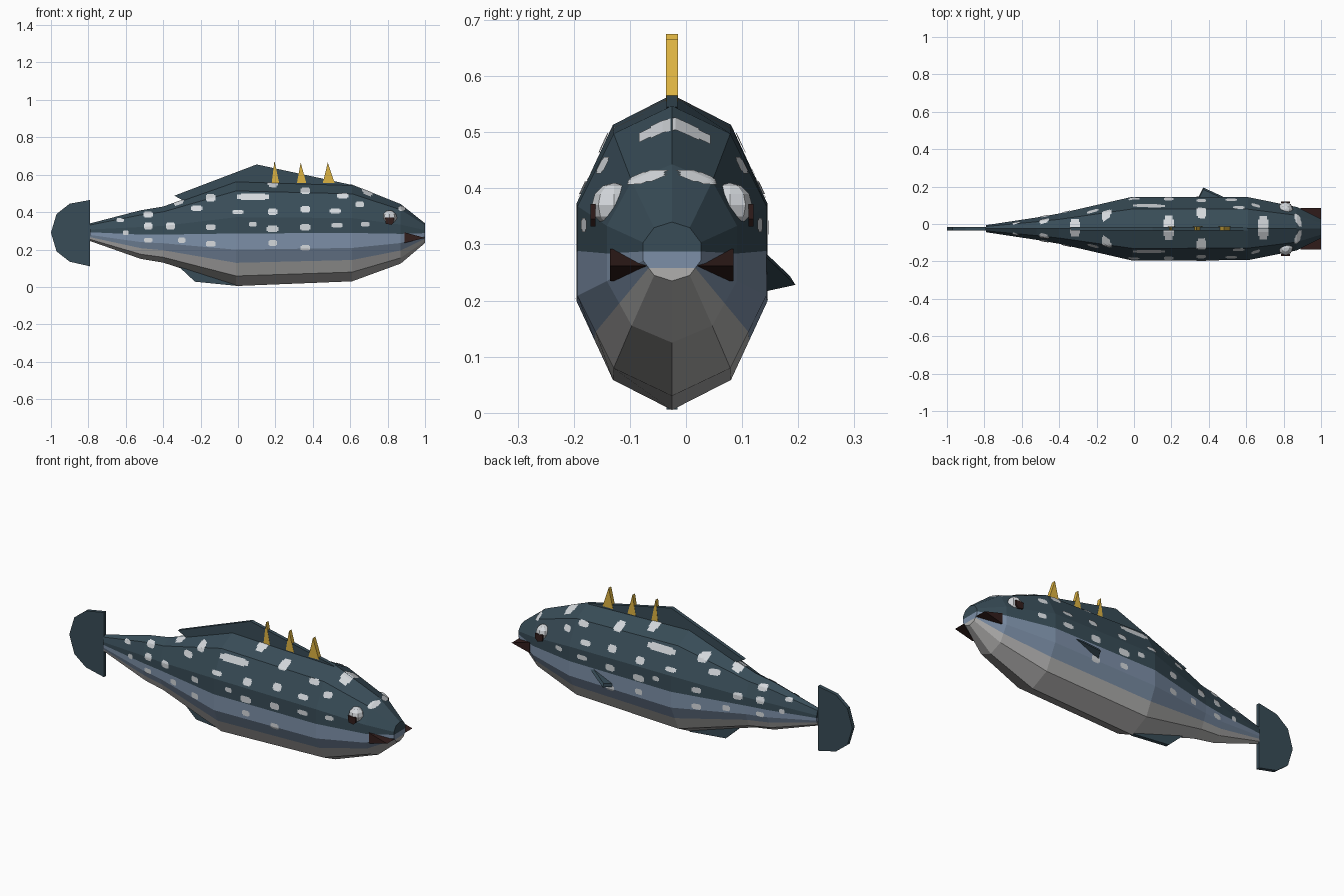
import bpy, bmesh
from math import sin, cos, pi
from mathutils import Vector
from mathutils.bvhtree import BVHTree

if "Cube" in bpy.data.objects:
    bpy.data.objects.remove(bpy.data.objects["Cube"])

MID = -0.025  # body's centre plane in y


def material(name, r, g, b):
    lin = [((c / 255 + 0.055) / 1.055) ** 2.4 for c in (r, g, b)] + [1]
    m = bpy.data.materials.new(name)
    m.use_nodes = True
    m.diffuse_color = lin
    m.node_tree.nodes["Principled BSDF"].inputs["Base Color"].default_value = lin
    return m


teal = material("dark teal", 56, 76, 87)
blue = material("slate blue", 124, 143, 167)
belly = material("belly grey", 176, 175, 174)
white = material("pale spot", 212, 216, 220)
gold = material("spine gold", 222, 180, 66)
maroon = material("dark maroon", 50, 30, 28)


def finish(name, bm, *mats):
    bmesh.ops.recalc_face_normals(bm, faces=bm.faces)
    me = bpy.data.meshes.new(name)
    bm.to_mesh(me)
    bm.free()
    for m in mats:
        me.materials.append(m)
    ob = bpy.data.objects.new(name, me)
    bpy.context.collection.objects.link(ob)
    return ob


def prism(name, outline, mat, y=MID, thick=0.02):
    """Side outline in x,z extruded across y."""
    bm = bmesh.new()
    face = bm.faces.new([bm.verts.new((x, y - thick / 2, z)) for x, z in outline])
    new = bmesh.ops.extrude_face_region(bm, geom=[face])["geom"]
    bmesh.ops.translate(bm, vec=(0, thick, 0),
                        verts=[v for v in new if isinstance(v, bmesh.types.BMVert)])
    return finish(name, bm, mat)


# Body: ten-sided rings, side facets split where the colour changes
stations = [  # x, bottom, top, half width
    (-0.79, 0.245, 0.34, 0.02), (-0.52, 0.15, 0.41, 0.063),
    (-0.40, 0.13, 0.43, 0.085), (-0.01, 0.005, 0.567, 0.179),
    (0.61, 0.03, 0.547, 0.177), (0.87, 0.125, 0.443, 0.122),
    (1.0, 0.235, 0.34, 0.054)]


def ring(lo, hi, ry):
    pts = [Vector((ry * sin(i * pi / 5), (lo + hi) / 2 + (hi - lo) / 2 * cos(i * pi / 5)))
           for i in range(10)]
    out = []
    for i, p in enumerate(pts):
        out.append(p)
        if i in (2, 3, 6, 7):
            out.append((p + pts[(i + 1) % 10]) / 2)
    return out


strip = [0, 0, 0, 1, 1, 2, 2, 2, 2, 1, 1, 0, 0, 0]
bm = bmesh.new()
rings = [[bm.verts.new((x, MID + p.x, p.y)) for p in ring(lo, hi, ry)]
         for x, lo, hi, ry in stations]
n = len(strip)
for a, b in zip(rings, rings[1:]):
    for i in range(n):
        j = (i + 1) % n
        bm.faces.new((a[i], a[j], b[j], b[i])).material_index = strip[i]
for r in (rings[0], rings[-1]):  # end caps in three colour bands
    for idx, mi in (((0, 1, 2, 3, 11, 12, 13), 0), ((3, 4, 5, 9, 10, 11), 1),
                    ((5, 6, 7, 8, 9), 2)):
        bm.faces.new([r[i] for i in idx]).material_index = mi
bmesh.ops.recalc_face_normals(bm, faces=bm.faces)
tree = BVHTree.FromBMesh(bm)
finish("body", bm, teal, blue, belly)

# Fins
prism("tail_fin", [(-0.79, 0.465), (-0.9, 0.445), (-0.97, 0.39), (-1, 0.29),
                   (-0.97, 0.19), (-0.9, 0.135), (-0.79, 0.11)], teal)
prism("dorsal_fin", [(-0.34, 0.488), (0.1, 0.655), (0.61, 0.545), (0.4, 0.45),
                     (0, 0.45), (-0.29, 0.46)], teal)
prism("belly_fin", [(-0.01, 0.006), (-0.23, 0.028), (-0.35, 0.14), (-0.1, 0.15)], teal)

# Back spines
for i, (x, half, tip) in enumerate([(0.2, 0.02, 0.675), (0.34, 0.025, 0.665),
                                    (0.485, 0.032, 0.665)]):
    prism(f"spine_{i + 1}", [(x - half, 0.555), (x + half, 0.555), (x - 0.005, tip)],
          gold, thick=0.022)

# Mouth wedge
prism("mouth", [(0.89, 0.235), (0.89, 0.292), (1, 0.262)], maroon, thick=0.22)

# Single side fin
bm = bmesh.new()
root = [(0.5, 0.135, 0.285), (0.37, 0.195, 0.228), (0.34, 0.135, 0.215)]
low = [bm.verts.new(p) for p in root]
high = [bm.verts.new(Vector(p) + Vector((0, -0.01, 0.016))) for p in root]
bm.faces.new(low)
bm.faces.new(high)
for i in range(3):
    j = (i + 1) % 3
    bm.faces.new((low[i], low[j], high[j], high[i]))
finish("left_side_fin", bm, teal)

# Eyes with flat pupils
for side, label in ((1, "left"), (-1, "right")):
    bm = bmesh.new()
    bmesh.ops.create_uvsphere(bm, u_segments=8, v_segments=6, radius=0.04)
    bmesh.ops.translate(bm, verts=bm.verts, vec=(0.81, MID + side * 0.103, 0.37))
    finish(f"{label}_eye", bm, white)
    prism(f"{label}_pupil", [(0.786, 0.372), (0.834, 0.372), (0.832, 0.345),
                             (0.82, 0.332), (0.79, 0.338)],
          maroon, y=MID + side * 0.141, thick=0.009)


# Spots: thin patches laid on the skin
def patch(name, u0, v0, w, h, place):
    bm = bmesh.new()
    nu, nv = 8, 6
    grid = {}
    for i in range(nu + 1):
        for j in range(nv + 1):
            hit = place(u0 + (i / nu - 0.5) * w, v0 + (j / nv - 0.5) * h)
            if hit[0] is not None:
                grid[i, j] = bm.verts.new(hit[0] + hit[1] * 0.003)
    for i in range(nu):
        for j in range(nv):
            if i in (0, nu - 1) and j in (0, nv - 1):
                continue  # clipped corners
            quad = [grid.get(k) for k in ((i, j), (i + 1, j), (i + 1, j + 1), (i, j + 1))]
            if all(quad):
                bm.faces.new(quad)
    finish(name, bm, white)


side_spots = [  # x, z, width, height
    (0.08, 0.48, 0.17, 0.035), (-0.145, 0.475, 0.05, 0.04), (0.36, 0.512, 0.05, 0.035),
    (0.56, 0.485, 0.06, 0.028), (0.875, 0.418, 0.035, 0.025), (-0.22, 0.42, 0.06, 0.03),
    (0, 0.4, 0.06, 0.022), (0.185, 0.4, 0.05, 0.035), (0.36, 0.415, 0.05, 0.035),
    (0.52, 0.405, 0.06, 0.025), (0.65, 0.44, 0.045, 0.03), (-0.48, 0.385, 0.05, 0.03),
    (-0.63, 0.355, 0.04, 0.02), (-0.36, 0.325, 0.05, 0.035), (-0.145, 0.32, 0.05, 0.03),
    (0.08, 0.335, 0.04, 0.025), (0.185, 0.31, 0.065, 0.035), (0.36, 0.32, 0.055, 0.035),
    (0.53, 0.33, 0.06, 0.025), (0.68, 0.335, 0.045, 0.025), (-0.48, 0.325, 0.045, 0.035),
    (-0.3, 0.25, 0.04, 0.03), (-0.145, 0.23, 0.05, 0.03), (0.185, 0.235, 0.045, 0.03),
    (0.36, 0.21, 0.05, 0.03), (-0.48, 0.25, 0.045, 0.025), (-0.6, 0.29, 0.03, 0.025)]
for side, label in ((1, "left"), (-1, "right")):
    for k, (x, z, w, h) in enumerate(side_spots):
        patch(f"{label}_spot_{k + 1}", x, z, w, h,
              lambda u, v: tree.ray_cast(Vector((u, side, v)), Vector((0, -side, 0))))

for k, (x, w, d) in enumerate([(0.185, 0.055, 0.13), (0.69, 0.055, 0.125),
                               (-0.315, 0.055, 0.09)]):
    patch(f"top_spot_{k + 1}", x, MID + 0.005, w, d,
          lambda u, v: tree.ray_cast(Vector((u, v, 1)), Vector((0, 0, -1))))
